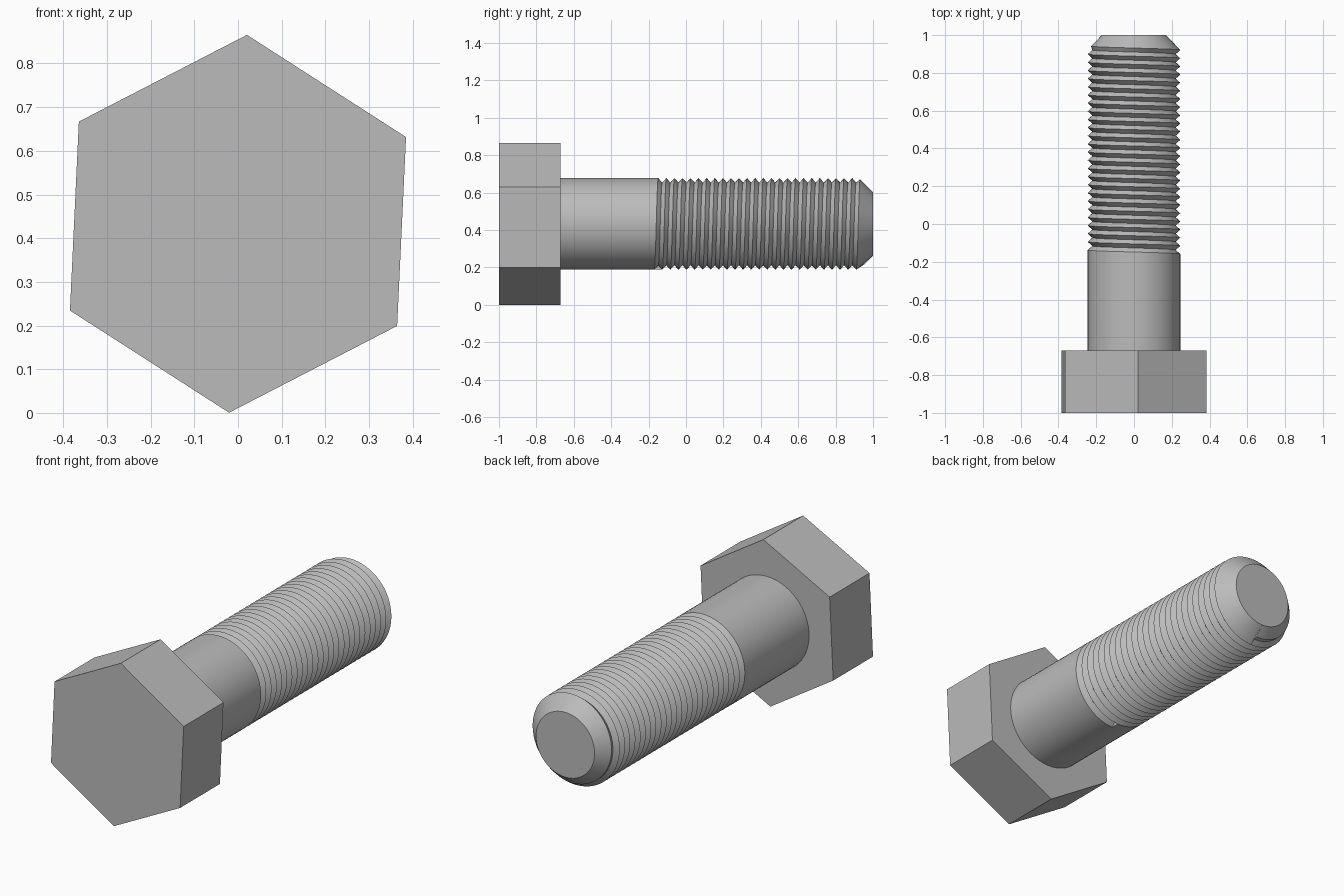
import bpy, bmesh, math
from mathutils import Matrix

cube = bpy.data.objects.get("Cube")
if cube:
    bpy.data.objects.remove(cube, do_unlink=True)

AXIS_Z = 0.433
HEAD_R, HEAD_FRONT, HEAD_BACK = 0.433, -1.0, -0.67
SHANK_R, ROOT_R, TIP_R = 0.245, 0.221, 0.17
THREAD_START, PITCH, TURNS = -0.17, 0.0432, 25
SEG = 64

steel = bpy.data.materials.new("grey steel")
steel.use_nodes = True
GREY = (0.5, 0.5, 0.5, 1)
steel.diffuse_color = GREY
steel.node_tree.nodes["Principled BSDF"].inputs["Base Color"].default_value = GREY


def finish(name, bm, smooth):
    bmesh.ops.recalc_face_normals(bm, faces=bm.faces)
    mesh = bpy.data.meshes.new(name)
    bm.to_mesh(mesh)
    bm.free()
    mesh.materials.append(steel)
    obj = bpy.data.objects.new(name, mesh)
    bpy.context.collection.objects.link(obj)
    if smooth:
        bpy.ops.object.select_all(action="DESELECT")
        obj.select_set(True)
        bpy.context.view_layer.objects.active = obj
        bpy.ops.object.shade_smooth_by_angle(angle=math.radians(30))
    return obj


def point(bm, radius, turn, y):
    a = 2 * math.pi * turn
    return bm.verts.new((radius * math.sin(a), y, AXIS_Z - radius * math.cos(a)))


# Hexagonal head, turned slightly about the bolt axis
bm = bmesh.new()
twist = -math.radians(2.7) / (2 * math.pi)
rings = [[point(bm, HEAD_R, i / 6 + twist, y) for i in range(6)]
         for y in (HEAD_FRONT, HEAD_BACK)]
for ring in rings:
    bm.faces.new(ring)
for i in range(6):
    j = (i + 1) % 6
    bm.faces.new((rings[0][i], rings[0][j], rings[1][j], rings[1][i]))
finish("hex_head", bm, False)

# Shank, helical thread and chamfered tip in one skin
bm = bmesh.new()
base = [point(bm, SHANK_R, i / SEG, HEAD_BACK - 0.01) for i in range(SEG)]
tip = [point(bm, TIP_R, i / SEG, 1.0) for i in range(SEG)]
ROWS = 2 * TURNS + 1


def thread_vert(row, i):
    y = THREAD_START + PITCH * (row / 2 + i / SEG)
    radius = ROOT_R if row % 2 else SHANK_R
    return point(bm, min(radius, TIP_R + 1.0 - y), i / SEG, y)


# Two spare rows in the first column close each turn onto the next
columns = [[thread_vert(row, i) for row in range(ROWS + (2 if i == 0 else 0))]
           for i in range(SEG)]
for i in range(SEG):
    j = (i + 1) % SEG
    shift = 2 if j == 0 else 0
    here, there = columns[i], columns[j][shift:]
    bm.faces.new((base[i], base[j], there[0], here[0]))
    for row in range(ROWS - 1):
        bm.faces.new((here[row], there[row], there[row + 1], here[row + 1]))
    bm.faces.new((here[ROWS - 1], there[ROWS - 1], tip[j], tip[i]))

# Small run-out walls where the helix starts and stops
bm.faces.new(columns[0][:3])
bm.faces.new(columns[0][-3:])
bm.faces.new(tip)
finish("threaded_shank", bm, True)
